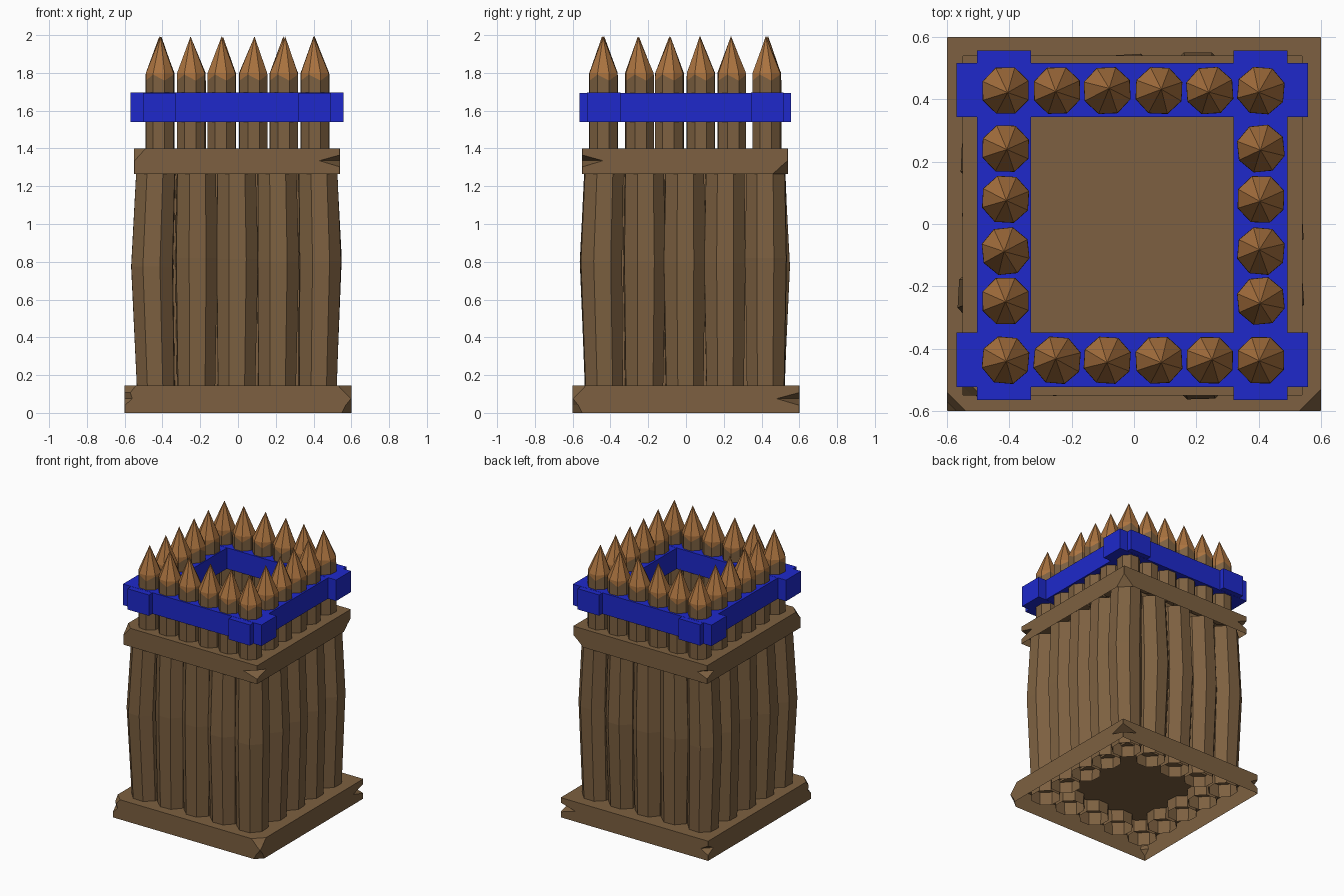
import bpy, bmesh, math, random

if "Cube" in bpy.data.objects:
    bpy.data.objects.remove(bpy.data.objects["Cube"])
random.seed(4)

def mat(name, c):
    m = bpy.data.materials.new(name)
    m.diffuse_color = (*c, 1)
    m.use_nodes = True
    m.node_tree.nodes["Principled BSDF"].inputs["Base Color"].default_value = m.diffuse_color
    return m

BARK = mat("bark brown", (0.205, 0.118, 0.052))
CUT = mat("fresh cut wood", (0.40, 0.17, 0.05))
BLUE = mat("band blue", (0.013, 0.022, 0.60))

def loft(name, rings, mats, tip=None, rule=None, bottom=True):
    """Skin a list of equal rings; optional apex, bottom cap and face colour rule."""
    bm = bmesh.new()
    loops = [[bm.verts.new(p) for p in r] for r in rings]
    n = len(rings[0])
    for a, b in zip(loops, loops[1:]):
        for i in range(n):
            j = (i + 1) % n
            bm.faces.new((a[i], a[j], b[j], b[i]))
    if bottom:
        bm.faces.new(loops[0][::-1])
    if tip:
        t = bm.verts.new(tip)
        for i in range(n):
            bm.faces.new((loops[-1][i], loops[-1][(i + 1) % n], t))
    else:
        bm.faces.new(loops[-1])
    for f in bm.faces:
        if rule:
            f.material_index = rule(f.calc_center_median())
    me = bpy.data.meshes.new(name)
    bm.to_mesh(me)
    bm.free()
    ob = bpy.data.objects.new(name, me)
    bpy.context.collection.objects.link(ob)
    for m in mats:
        me.materials.append(m)
    return ob

def octagon(x, y, z, r, rot, jag=0):
    return [(x + r * math.cos(rot + i * math.pi / 4),
             y + r * math.sin(rot + i * math.pi / 4),
             z + (jag if i % 2 else -jag)) for i in range(8)]

def square(h, z, cuts, off=0):
    """Square ring whose four corners are each chipped by their own cut."""
    out = []
    for k, c in enumerate(cuts):
        for x, y in ((-h, -h + c), (-h + c, -h)):
            for _ in range(k):
                x, y = -y, x
            out.append((x + off, y + off, z))
    return out

E = 0.002
NOTCH = lambda d: (E, E, d, E, E)        # V-notch half way up the corner
TOP = lambda d: (E, E, E, d * 0.5, d)    # chip off the upper corner
LOW = lambda d: (d, d * 0.5, E, E, E)    # chip off the lower corner

def slab(name, h, z0, z1, chips, off=0):
    """Chipped board, open underneath."""
    rings = [square(h, z0 + (z1 - z0) * t, [c[i] for c in chips], off)
             for i, t in enumerate((0, 0.28, 0.52, 0.74, 1))]
    return loft(name, rings, [BARK], bottom=False)

# Chipped base and platform (corners: front left, front right, back right, back left)
slab("base_slab", 0.60, 0.0, 0.145,
     ((E, E, 0.04, 0.03, 0.06), (0.05, 0.03, E, 0.035, 0.07), NOTCH(0.12), NOTCH(0.06)))
slab("platform_slab", 0.545, 1.265, 1.40,
     (TOP(0.06), NOTCH(0.11), LOW(0.08), NOTCH(0.08)), off=-0.005)

# Solid core behind the logs
loft("wall_core", [[(s * a, s * b, z) for a, b in ((-1, -1), (1, -1), (1, 1), (-1, 1))]
                   for s, z in ((0.39, 0.13), (0.39, 1.36))], [BARK])

def border(xs, ys):
    return [(x, y) for x in xs for y in ys
            if x in (xs[0], xs[-1]) or y in (ys[0], ys[-1])]

# Thick, slightly bowed wall logs, open at the bottom end
L = [-0.435, -0.222, -0.008, 0.207, 0.422]
for x, y in border(L, L):
    rot = math.pi / 8 + random.uniform(-0.08, 0.08)
    jx, jy = random.uniform(-0.01, 0.01), random.uniform(-0.01, 0.01)
    loft("wall_log", [octagon(x, y, 0.045, 0.104, rot),
                      octagon(x, y, 0.145, 0.107, rot),
                      octagon(x * 1.025 + jx, y * 1.025 + jy, 0.8 + jx * 3, 0.118, rot),
                      octagon(x, y, 1.28, 0.110, rot)], [BARK], bottom=False)

# Thin sharpened palisade stakes
X = [-0.412, -0.247, -0.086, 0.08, 0.243, 0.407]
Y = [-0.437, -0.247, -0.087, 0.079, 0.242, 0.428]
for x, y in border(X, Y):
    rot = math.pi / 8 + random.uniform(-0.1, 0.1)
    loft("palisade_stake", [octagon(x, y, 1.38, 0.080, rot),
                            octagon(x, y, 1.775, 0.080, rot, 0.016),
                            octagon(x, y, 1.80, 0.079, rot)], [BARK, CUT],
         tip=(x + random.uniform(-0.008, 0.008), y + random.uniform(-0.008, 0.008), 1.993),
         rule=lambda c: int(c.z > 1.77))

# Blue band: four crossing beams
def beam(name, x0, x1, y0, y1, z0=1.54, z1=1.695):
    loft(name, [[(x0, y0, z), (x1, y0, z), (x1, y1, z), (x0, y1, z)] for z in (z0, z1)], [BLUE])

beam("band_front", -0.57, 0.558, -0.523, -0.348)
beam("band_back", -0.57, 0.558, 0.343, 0.517)
beam("band_left", -0.504, -0.33, -0.565, 0.556, 1.541, 1.694)
beam("band_right", 0.319, 0.493, -0.565, 0.556, 1.541, 1.694)
